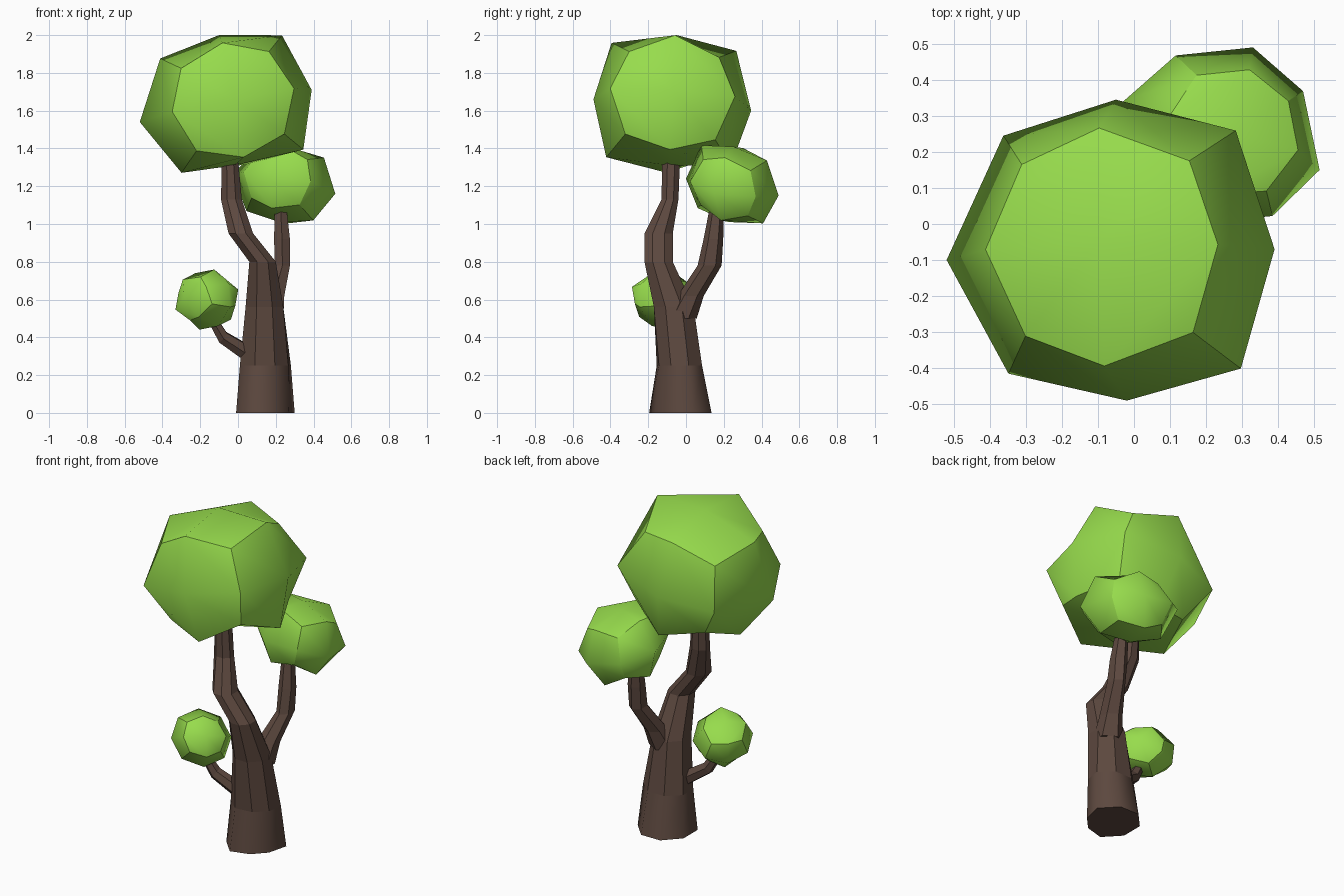
import bpy, bmesh, math
from mathutils import Vector

cube = bpy.data.objects.get("Cube")
if cube:
    bpy.data.objects.remove(cube, do_unlink=True)


def material(name, rgb):
    m = bpy.data.materials.new(name)
    m.use_nodes = True
    m.diffuse_color = (*rgb, 1)
    m.node_tree.nodes["Principled BSDF"].inputs["Base Color"].default_value = (*rgb, 1)
    return m


leaf = material("leaf green", (0.31, 0.715, 0.073))
bark = material("bark brown", (0.11, 0.066, 0.05))


def finish(bm, name, mat):
    bmesh.ops.recalc_face_normals(bm, faces=bm.faces)
    mesh = bpy.data.meshes.new(name)
    bm.to_mesh(mesh)
    bm.free()
    mesh.materials.append(mat)
    obj = bpy.data.objects.new(name, mesh)
    bpy.context.collection.objects.link(obj)
    return obj


def limb(name, rings, sides, normal=(0, 0, 1), smooth_below=0):
    """Loft through rings (x, y, z, radius x, radius y, optional dent of the last two corners)."""
    turn = Vector((0, 0, 1)).rotation_difference(Vector(normal))
    bm = bmesh.new()
    loops = []
    for x, y, z, rx, ry, *dent in rings:
        loop = []
        for i in range(sides):
            a = 2 * math.pi * (i + 0.5) / sides
            p = Vector((rx * math.cos(a), ry * math.sin(a), 0)) / math.cos(math.pi / sides)
            if dent and i >= sides - 2:
                p *= dent[0]
            loop.append(bm.verts.new(Vector((x, y, z)) + turn @ p))
        loops.append(loop)
    for low, high in zip(loops, loops[1:]):
        for i in range(sides):
            j = (i + 1) % sides
            f = bm.faces.new((low[i], low[j], high[j], high[i]))
            f.smooth = max(v.co.z for v in f.verts) < smooth_below
    bm.faces.new(loops[0][::-1])
    bm.faces.new(loops[-1])
    return finish(bm, name, bark)


def foliage(name, centre, axes, caps=None):
    """Bulged, skewed cube with soft faces and crisp edges between them.
    caps places the middles of the faces, ordered +x -x +y -y +z -z."""
    centre = Vector(centre)
    axes = [Vector(a) for a in axes]
    if caps is None:
        caps = [centre + s * a for a in axes for s in (1, -1)]
    bm = bmesh.new()
    bmesh.ops.create_cube(bm, size=2)
    bmesh.ops.subdivide_edges(bm, edges=bm.edges[:], cuts=1, use_grid_fill=True)
    rank = {v: sum(abs(c) > 0.5 for c in v.co) for v in bm.verts}
    for e in bm.edges:
        e.smooth = min(rank[v] for v in e.verts) < 2
    bulge = {2: 0.707, 3: 0.51}
    for v in bm.verts:
        signs = [round(c) for c in v.co]
        if rank[v] == 1:
            k = next(i for i in range(3) if signs[i])
            v.co = caps[2 * k + (signs[k] < 0)]
        else:
            offset = sum((s * a for s, a in zip(signs, axes)), Vector())
            v.co = centre + bulge[rank[v]] * offset
    for f in bm.faces:
        f.smooth = True
    return finish(bm, name, leaf)


# Trunk bending into the main branch
limb("trunk", [
    (0.145, -0.03, 0, 0.155, 0.165, 0.8),
    (0.145, -0.035, 0.25, 0.135, 0.12, 0.9),
    (0.14, -0.065, 0.56, 0.1, 0.105),
    (0.13, -0.145, 0.8, 0.07, 0.075),
    (0.015, -0.145, 0.95, 0.065, 0.075),
    (-0.035, -0.085, 1.13, 0.055, 0.045),
    (-0.043, -0.078, 1.36, 0.042, 0.047),
], 8, smooth_below=0.3)

# Rear branch
limb("rear_branch", [
    (0.165, -0.03, 0.5, 0.075, 0.075),
    (0.19, 0.025, 0.62, 0.055, 0.06),
    (0.235, 0.125, 0.78, 0.04, 0.055),
    (0.233, 0.145, 0.92, 0.042, 0.045),
    (0.225, 0.165, 1.1, 0.03, 0.032),
], 6)

# Small side twig
limb("side_twig", [
    (0.06, -0.06, 0.31, 0.04, 0.04),
    (-0.08, -0.1, 0.4, 0.032, 0.032),
    (-0.14, -0.12, 0.5, 0.025, 0.025),
], 6, normal=(-0.75, -0.2, 0.6))

# Leaf clusters
foliage("large_foliage", (-0.033, -0.078, 1.635),
        [(0.456, 0.01, 0.087), (-0.01, 0.467, -0.03), (-0.08, 0.02, 0.428)],
        [(0.39, -0.07, 1.71), (-0.52, -0.1, 1.54), (-0.05, 0.345, 1.6),
         (-0.02, -0.49, 1.66), (-0.1, -0.05, 2.0), (-0.02, -0.08, 1.31)])
foliage("rear_foliage", (0.25, 0.245, 1.21),
        [(0.25, -0.07, -0.035), (0.06, 0.245, -0.057), (0.04, 0.014, 0.235)],
        [(0.515, 0.15, 1.16), (-0.03, 0.34, 1.26), (0.33, 0.49, 1.15),
         (0.17, 0, 1.24), (0.26, 0.25, 1.41), (0.22, 0.23, 1.01)])
foliage("small_foliage", (-0.165, -0.12, 0.6),
        [(0.12, 0.12, -0.01), (-0.115, 0.115, -0.085), (-0.06, 0.06, 0.14)])
